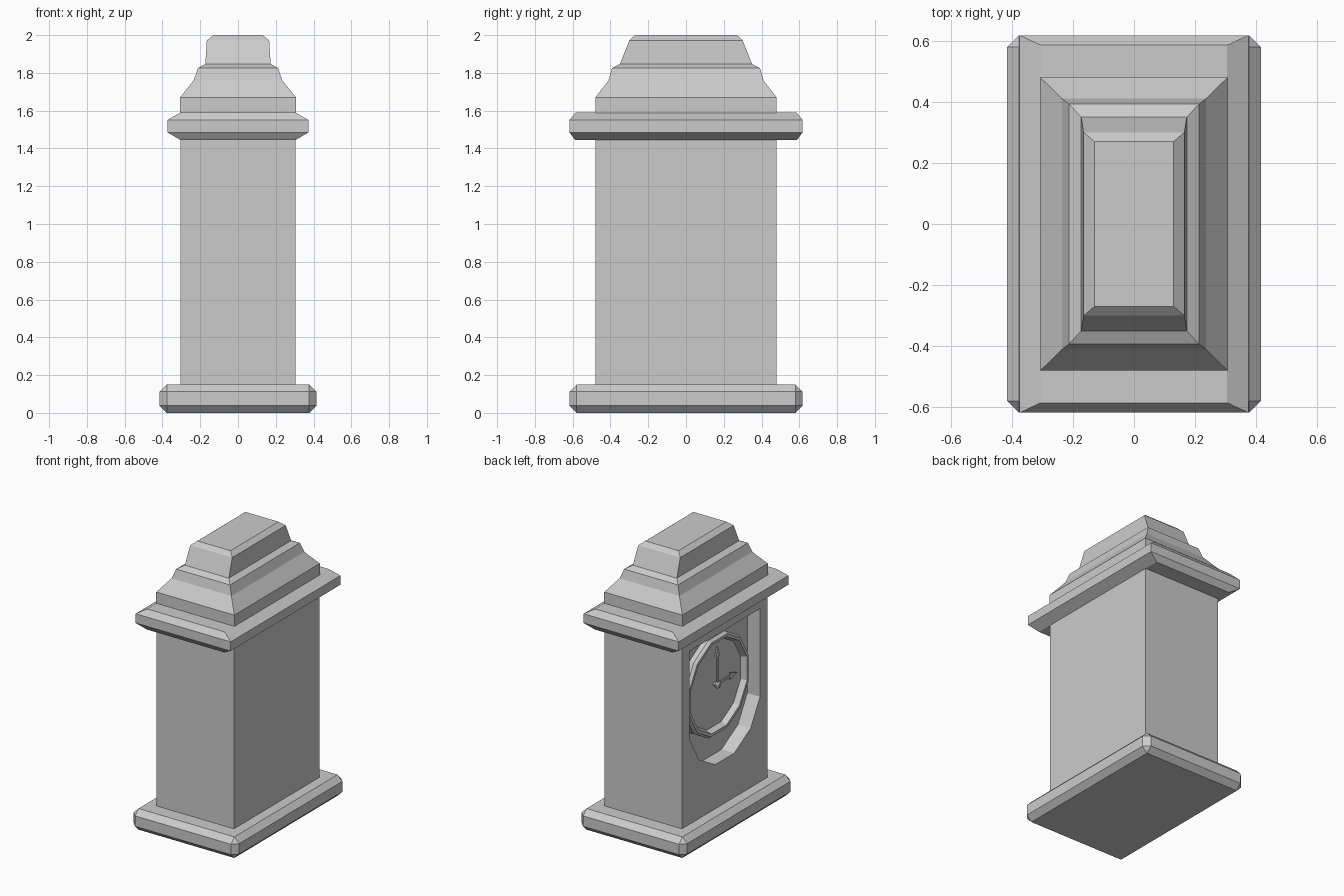
import bpy, bmesh
from math import sin, cos, pi, radians

if "Cube" in bpy.data.objects:
    bpy.data.objects.remove(bpy.data.objects["Cube"])

DIAL_Z = 0.975     # height of the dial centre
BACK_X = -0.205    # floor of the recess in the -x face


def finish(name, bm):
    bmesh.ops.remove_doubles(bm, verts=bm.verts, dist=1e-5)
    bmesh.ops.recalc_face_normals(bm, faces=bm.faces)
    me = bpy.data.meshes.new(name)
    bm.to_mesh(me)
    bm.free()
    ob = bpy.data.objects.new(name, me)
    bpy.context.collection.objects.link(ob)
    return ob


def loft(bm, rings):
    """Skin a stack of equal-length vertex rings and cap both ends."""
    loops = [[bm.verts.new(p) for p in r] for r in rings]
    n = len(loops[0])
    for a, b in zip(loops, loops[1:]):
        for i in range(n):
            j = (i + 1) % n
            bm.faces.new((a[i], a[j], b[j], b[i]))
    bm.faces.new(loops[0][::-1])
    bm.faces.new(loops[-1])


def stack(name, profile):
    """Stepped block from (half x, half y, z) levels."""
    bm = bmesh.new()
    loft(bm, [[(-x, -y, z), (x, -y, z), (x, y, z), (-x, y, z)] for x, y, z in profile])
    return finish(name, bm)


def plate(name, outline, x0, x1):
    """Extrude a (y, z) outline along x."""
    bm = bmesh.new()
    loft(bm, [[(x, y, z) for y, z in outline] for x in (x0, x1)])
    return finish(name, bm)


def lathe(name, profile, sides):
    """Revolve (radius, x) points around the dial axis."""
    bm = bmesh.new()
    angles = [2 * pi * (i + 0.5) / sides for i in range(sides)]
    loft(bm, [[(x, r * cos(a), DIAL_Z + r * sin(a)) for a in angles] for r, x in profile])
    return finish(name, bm)


# Plinth: box with every edge chamfered
bm = bmesh.new()
bmesh.ops.create_cube(bm, size=1)
for v in bm.verts:
    v.co.x *= 0.83
    v.co.y *= 1.235
    v.co.z = (v.co.z + 0.5) * 0.15
bmesh.ops.bevel(bm, geom=bm.edges[:], offset=0.038, segments=1, affect='EDGES')
finish("plinth", bm)

# Case, cornice and stepped roof
case = stack("case", [(0.305, 0.48, 0.14), (0.305, 0.48, 1.46)])
stack("cornice", [(0.305, 0.588, 1.445), (0.374, 0.617, 1.485),
                  (0.374, 0.617, 1.55), (0.305, 0.585, 1.59)])
stack("roof", [(0.307, 0.48, 1.58), (0.307, 0.48, 1.67), (0.235, 0.41, 1.76),
               (0.212, 0.392, 1.825), (0.173, 0.35, 1.847),
               (0.165, 0.30, 1.972), (0.13, 0.27, 2.0)])

# Recess with a faceted round bottom, cut into the -x face
arc = [(0.41 * cos(radians(a)), 0.86 + 0.41 * sin(radians(a))) for a in range(-165, 0, 30)]
cutter = plate("recess_cutter", [(-arc[-1][0], 1.38)] + arc + [(arc[-1][0], 1.38)], -0.4, BACK_X)
cutter.hide_render = True
cutter.hide_viewport = True
cut = case.modifiers.new("recess", 'BOOLEAN')
cut.operation = 'DIFFERENCE'
cut.solver = 'EXACT'
cut.object = cutter

# Dial with raised bezel
lathe("dial", [(0.36, BACK_X + 0.01), (0.36, -0.24), (0.345, -0.26),
               (0.325, -0.26), (0.31, -0.22), (0.02, -0.22)], 12)


# Hands: slim bar with an arrow head, pointing along (dy, dz)
def hand(name, length, dy, dz, x):
    half = [(0.007, 0), (0.007, length - 0.075), (0.024, length - 0.075), (0.0, length)]
    outline = half + [(-w, l) for w, l in half[-2::-1]]
    pts = [(l * dy + w * dz, DIAL_Z + l * dz - w * dy) for w, l in outline]
    plate(name, pts, x, x - 0.01)


hand("minute_hand", 0.275, 0, 1, -0.24)
hand("hour_hand", 0.23, -1, 0, -0.232)

# Hub
lathe("hub", [(0.012, -0.21), (0.012, -0.235), (0.024, -0.242),
              (0.024, -0.256), (0.012, -0.265)], 8)
